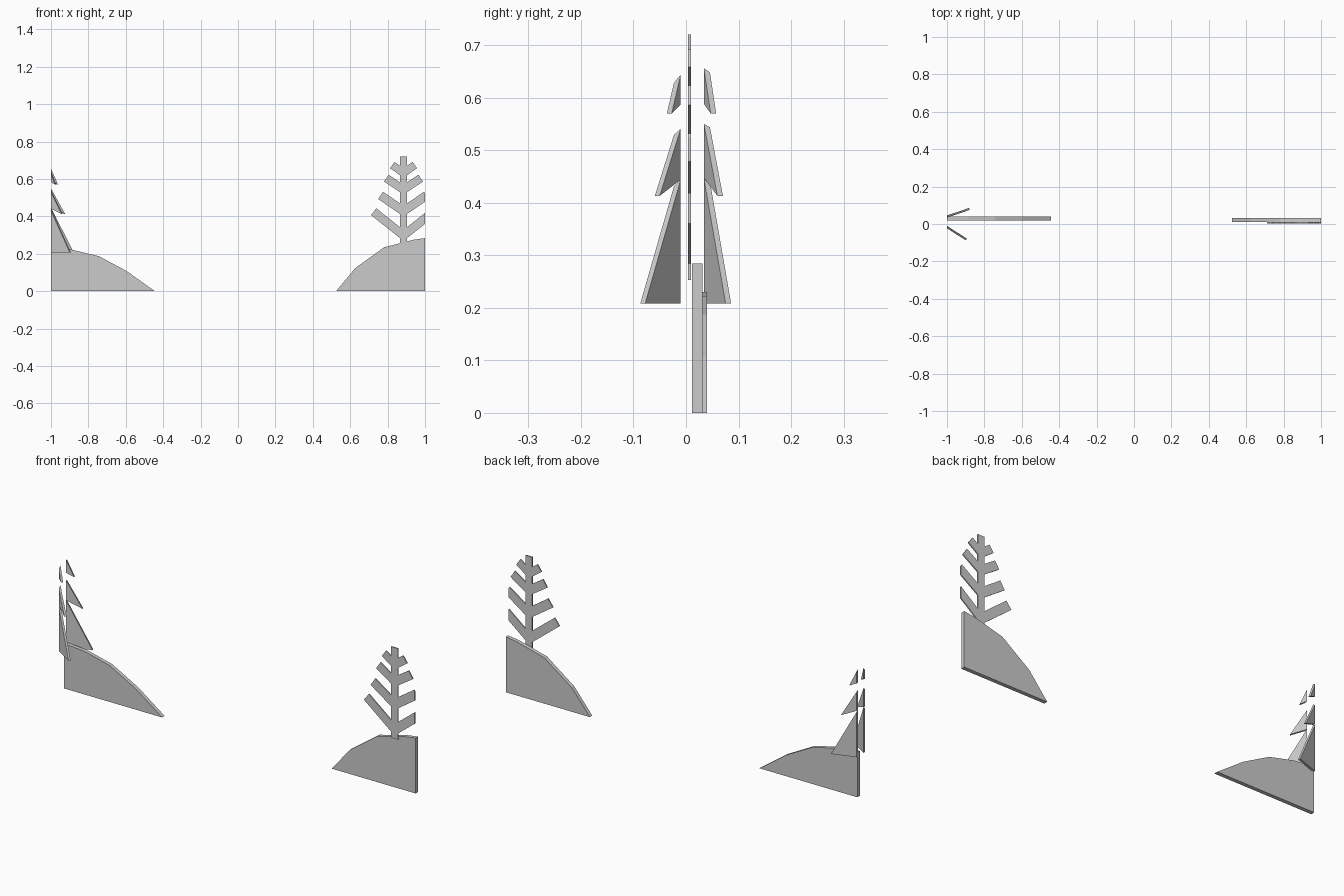
import bpy, bmesh
from math import atan, cos, sin, hypot
from mathutils import Vector

if "Cube" in bpy.data.objects:
    bpy.data.objects.remove(bpy.data.objects["Cube"])


def slab(name, outlines, origin, along, depth, clip=None):
    """Extrude (s, z) outlines by a depth vector; optionally cut flat at x = clip."""
    bm = bmesh.new()
    along, depth = Vector(along), Vector(depth)
    for pts in outlines:
        face = bm.faces.new([bm.verts.new(Vector(origin) + along * s + Vector((0, 0, z)))
                             for s, z in pts])
        ext = bmesh.ops.extrude_face_region(bm, geom=[face], use_keep_orig=True)
        bmesh.ops.translate(bm, vec=depth,
                            verts=[v for v in ext["geom"] if isinstance(v, bmesh.types.BMVert)])
    if clip is not None:
        bmesh.ops.triangulate(bm, faces=bm.faces[:])
        bmesh.ops.bisect_plane(bm, geom=bm.verts[:] + bm.edges[:] + bm.faces[:], dist=1e-5,
                               plane_co=(clip, 0, 0), plane_no=(clip, 0, 0), clear_outer=True)
        bmesh.ops.holes_fill(bm, edges=[e for e in bm.edges if e.is_boundary], sides=0)
        bmesh.ops.dissolve_limit(bm, angle_limit=0.01, verts=bm.verts[:], edges=bm.edges[:])
    bmesh.ops.recalc_face_normals(bm, faces=bm.faces[:])
    mesh = bpy.data.meshes.new(name)
    bm.to_mesh(mesh)
    bm.free()
    obj = bpy.data.objects.new(name, mesh)
    bpy.context.collection.objects.link(obj)
    return obj


# Hills: flat cut-out slopes at both ends
slab("left_hill", [[(-1, 0), (-.444, 0), (-.594, .107), (-.743, .187), (-.888, .222), (-1, .23)]],
     (0, .02, 0), (1, 0, 0), (0, .02, 0))
slab("right_hill", [[(.524, 0), (1, 0), (1, .284), (.936, .275), (.781, .235), (.626, .123)]],
     (0, .011, 0), (1, 0, 0), (0, .02, 0))

# Bare tree: trunk with four pairs of rising branches, trimmed at the right end
# (root height, run, rise, width)
branches = [(.284, .155, .123, .046), (.413, .117, .08, .047),
            (.53, .085, .056, .044), (.62, .053, .038, .041)]
half = .019
side = [(half, .253)]
for z, run, rise, w in branches:
    length = hypot(run, rise)
    c, s = run / length, rise / length
    side += [(half, z), (half + run, z + rise),
             (half + run - w * s, z + rise + w * c), (half, z + w / c)]
side.append((half, .72))
outline = side + [(-x, z) for x, z in reversed(side)]
slab("bare_tree", [outline], (.885, .0035, 0), (1, 0, 0), (0, .006, 0), clip=1)

# Pine: two angled panels of three tiers, trimmed at the left end
# tiers: (inner bottom z, outer bottom z, reach in x, apex z)
t = .011
panels = [
    ("pine_panel_back", .034, .34, 1,
     [(.208, .208, .122, .447), (.447, .413, .076, .55), (.588, .57, .038, .656)]),
    ("pine_panel_front", -.01, .64, -1,
     [(.208, .208, .106, .444), (.444, .413, .0625, .541), (.587, .57, .027, .644)]),
]
for name, y, slope, sign, tiers in panels:
    a = atan(slope)
    slab(name, [[(0, zi), (dx, zo), (0, top)] for zi, zo, dx, top in tiers],
         (-1, y, 0), (1, sign * slope, 0), (-t * sin(a), sign * t * cos(a), 0), clip=-1)
